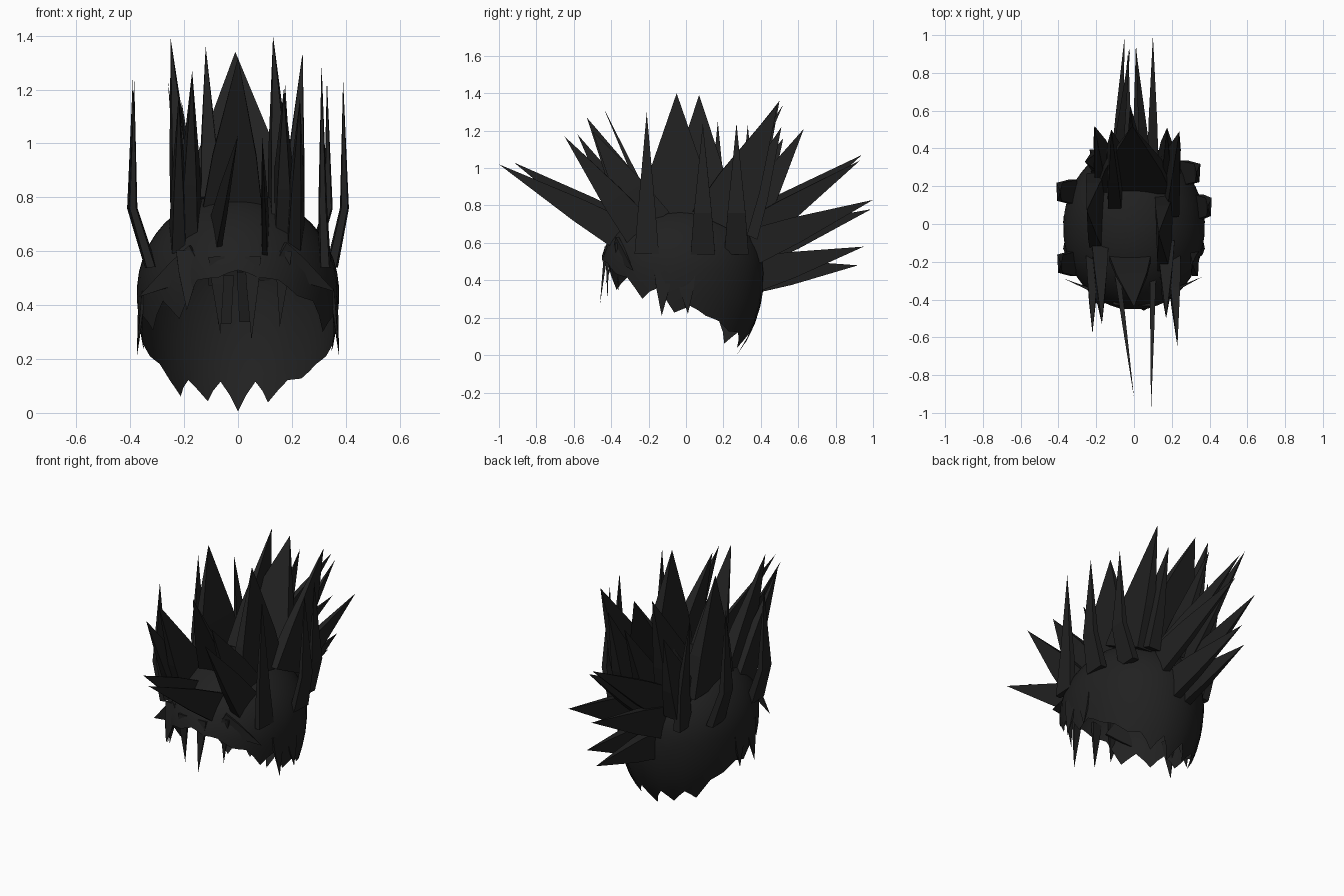
import bpy, bmesh, math, random
from mathutils import Vector

if "Cube" in bpy.data.objects:
    bpy.data.objects.remove(bpy.data.objects["Cube"])
random.seed(4)

mat = bpy.data.materials.new("soft black")
mat.diffuse_color = (0.015, 0.015, 0.015, 1)
mat.use_nodes = True
mat.node_tree.nodes["Principled BSDF"].inputs["Base Color"].default_value = mat.diffuse_color
AX = {'x': Vector((1, 0, 0)), 'y': Vector((0, 1, 0)), 'z': Vector((0, 0, 1))}


def finish(name, bm):
    me = bpy.data.meshes.new(name)
    bmesh.ops.recalc_face_normals(bm, faces=bm.faces)
    bm.to_mesh(me)
    bm.free()
    me.materials.append(mat)
    ob = bpy.data.objects.new(name, me)
    bpy.context.collection.objects.link(ob)
    return ob


# Open cap with a slanted, jagged hem
HEM = [(-.46, .53), (-.41, .48), (-.33, .42), (-.2, .38), (-.12, .34),
       (0, .27), (.1, .24), (.22, .17), (.34, .12), (.5, .11)]


def hem(y):
    for (y0, z0), (y1, z1) in zip(HEM, HEM[1:]):
        if y <= y1:
            return z0 + (z1 - z0) * max(0, (y - y0) / (y1 - y0))
    return HEM[-1][1]


def cap(cols=60, rows=14, zc=.45):
    bm = bmesh.new()
    top = bm.verts.new((0, -.02, zc + .37))
    grid = []
    drop = 0
    for i in range(cols):
        a = 2 * math.pi * (i - 1) / cols + math.pi / 2
        y = .44 * math.sin(a) - .02
        if i % 4 == 0:                       # one tooth every four columns
            drop = random.uniform(.07, .11)
            if y < -.40 or .05 < y < .30:
                drop = .02
            if i == 0:
                drop = .11
        z_end = hem(y) - drop * (.45, 1, .45, 0)[i % 4]
        d = z_end - zc
        end = math.acos(d / (.37 if d > 0 else .6))
        col = []
        for k in range(1, rows + 1):
            p = end * k / rows
            c, r = math.cos(p), math.sin(p)
            z = zc + c * (.37 if c > 0 else .6)
            col.append(bm.verts.new((.375 * r * math.cos(a), .44 * r * math.sin(a) - .02, z)))
        grid.append(col)
    for i in range(cols):
        a, b = grid[i], grid[(i + 1) % cols]
        bm.faces.new((top, a[0], b[0]))
        for k in range(rows - 1):
            bm.faces.new((a[k], a[k + 1], b[k + 1], b[k]))
    ob = finish("hair_cap", bm)
    for f in ob.data.polygons:
        f.use_smooth = True


# Flat-faced blade: thin box section from base through mid to a point
def spike(name, base, tip, axis, w, t, mid=None):
    base, tip = Vector(base), Vector(tip)
    d = (tip - base).normalized()
    u = (AX[axis] - d * AX[axis].dot(d)).normalized()
    v = d.cross(u)
    mid = Vector(mid) if mid else base.lerp(tip, .35)
    bm = bmesh.new()
    rings = []
    for c, s in ((base, 1), (mid, .74)):
        rings.append([bm.verts.new(c + u * w / 2 * s * i + v * t / 2 * s * j)
                      for i, j in ((1, 1), (-1, .7), (-1, -.7), (1, -1))])
    end = bm.verts.new(tip)
    bm.faces.new(rings[0])
    for k in range(4):
        j = (k + 1) % 4
        bm.faces.new((rings[0][k], rings[0][j], rings[1][j], rings[1][k]))
        bm.faces.new((rings[1][k], rings[1][j], end))
    finish(name, bm)


cap()

# Tall crest on top of the head
for b, t, ax, w, th in [
    ((.16, -.05, .74), (.13, -.05, 1.4), 'y', .40, .10),
    ((-.20, .07, .70), (-.25, .07, 1.39), 'y', .40, .10),
    ((-.10, .22, .74), (-.12, .5, 1.36), 'y', .30, .10),
    ((0, .2, .74), (-.01, .52, 1.34), 'x', .40, .10),
    ((.20, .18, .70), (.24, .49, 1.34), 'y', .32, .10),
    ((.17, .28, .66), (.175, .51, 1.22), 'y', .22, .08),
    ((-.17, .28, .66), (-.21, .52, 1.16), 'y', .24, .09),
    ((0, .31, .68), (-.02, .63, 1.21), 'y', .2, .07),
    ((.17, -.19, .70), (.17, -.5, 1.2), 'y', .24, .09),
    ((.21, -.24, .65), (.23, -.65, 1.17), 'y', .18, .07),
    ((-.18, -.20, .68), (-.17, -.53, 1.27), 'y', .24, .09),
    ((-.22, -.24, .64), (-.22, -.58, 1.18), 'y', .18, .07),
    ((-.02, -.18, .76), (0, -.44, 1.32), 'x', .22, .04),
]:
    spike("crest_spike", b, t, ax, w, th)

# Upright blades around the sides, following the cap before rising
for x, y, z in [(.31, -.21, 1.3), (.39, .09, 1.24), (.33, .27, 1.24),
                (-.385, -.21, 1.23), (-.39, .17, 1.25), (-.26, .33, 1.23)]:
    s = 1 if x > 0 else -1
    r = .375 * math.sqrt(1 - ((y + .02) / .44) ** 2)
    spike("side_spike", (s * (r - .015), y, .54), (x, y, z), 'y', .13, .045,
          (x + s * .005 if abs(x) > .32 else s * (r * .93), y, .76))

# Long blades swept forward and backward
for b, t, w, th in [
    ((-.08, -.32, .66), (0, -.92, 1.03), .17, .03),
    ((.10, -.34, .64), (.09, -1, 1.02), .17, .03),
    ((-.09, .33, .66), (-.02, .94, 1.07), .19, .06),
    ((.06, .34, .64), (.01, .93, 1.04), .17, .06),
    ((.10, .36, .58), (.10, 1, .83), .19, .06),
    ((-.09, .36, .56), (-.05, .99, .78), .19, .06),
    ((.03, .36, .43), (.01, .95, .58), .19, .07),
    ((-.05, .36, .42), (-.03, .92, .48), .18, .07),
]:
    spike("front_spike" if t[1] < 0 else "back_spike", b, t, 'z', w, th)

# Locks hanging over the forehead and temples
for b, t, ax, w in [
    ((.055, -.425, .58), (.05, -.46, .27), 'x', .06),
    ((-.08, -.42, .58), (-.065, -.42, .29), 'x', .06),
    ((-.18, -.37, .60), (-.19, -.43, .38), 'x', .10),
    ((.17, -.37, .60), (.155, -.36, .32), 'x', .06),
    ((-.15, -.38, .57), (-.37, -.29, .43), 'z', .12),
    ((.15, -.38, .58), (.36, -.28, .45), 'z', .12),
    ((.35, -.12, .45), (.375, -.13, .21), 'y', .10),
    ((-.35, -.12, .45), (-.375, -.13, .21), 'y', .10),
    ((.36, .0, .42), (.375, .01, .22), 'y', .10),
    ((-.36, .0, .42), (-.375, .01, .22), 'y', .10),
]:
    spike("fringe_lock", b, t, ax, w, .02)
